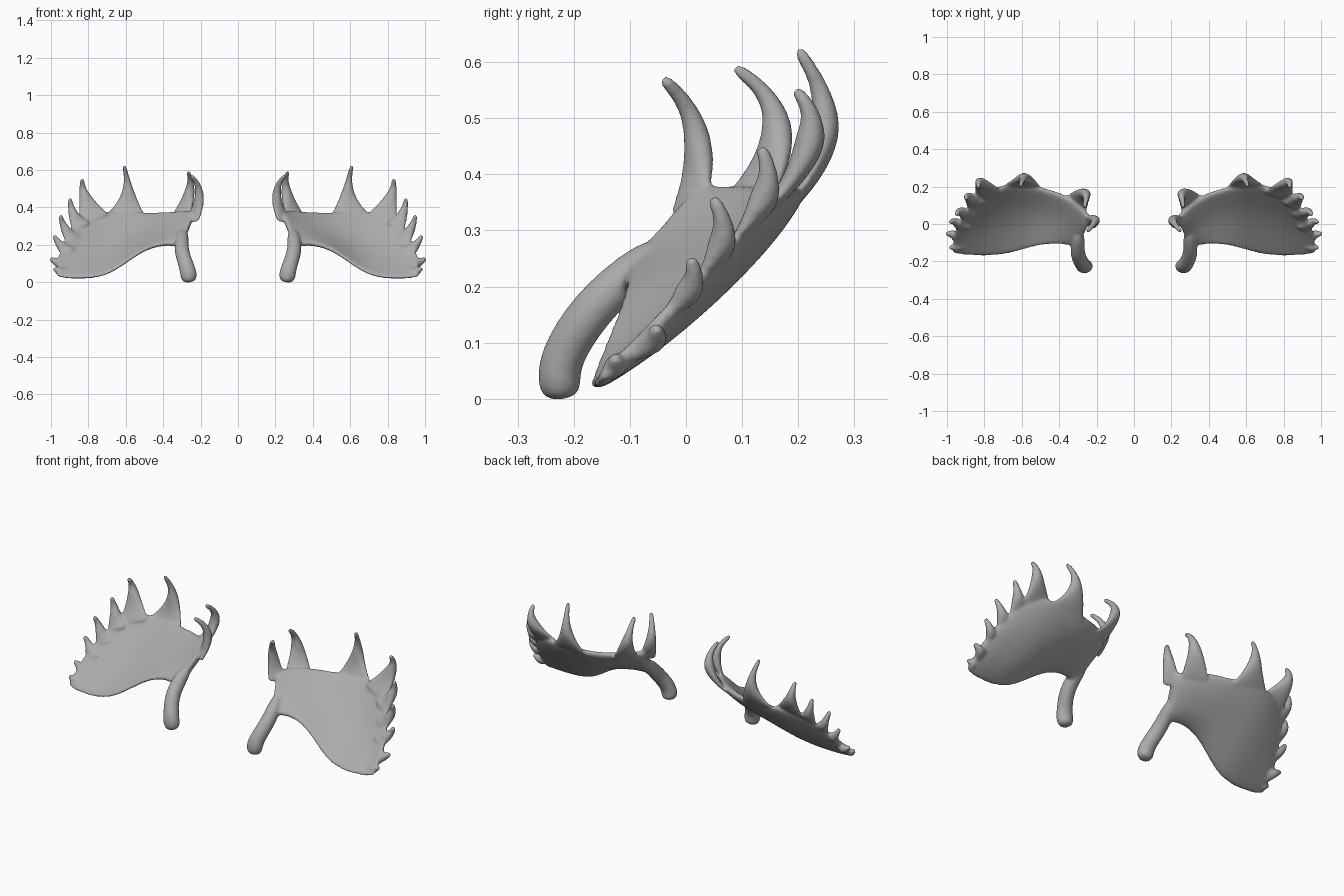
import bpy, bmesh, math
from mathutils import Vector

if "Cube" in bpy.data.objects:
    bpy.data.objects.remove(bpy.data.objects["Cube"])

# Palm ribs: lower edge point and upper edge point, from the stem outwards
RIBS = [((.298, -.120, .188), (.228, .035, .375)),
        ((.390, -.105, .200), (.330, .130, .375)),
        ((.510, -.115, .165), (.480, .190, .370)),
        ((.700, -.165, .040), (.690, .210, .380)),
        ((.880, -.168, .018), (.865, .125, .325)),
        ((.972, -.152, .035), (.962, -.050, .135))]
# Long tines: base, bend control, tip, base half width
LONG = [((.25, .00, .32), (.160, .062, .49), (.248, -.038, .568), .055),
        ((.32, .09, .33), (.225, .24, .50), (.265, .092, .588), .085),
        ((.60, .175, .33), (.570, .310, .485), (.608, .203, .619), .14),
        ((.765, .14, .33), (.842, .278, .478), (.833, .200, .547), .10)]
# Short outer tines: base, tip, base half width (bend follows a rule)
SHORT = [((.835, .09, .29), (.898, .137, .442), .065),
         ((.875, .03, .22), (.948, .052, .352), .055),
         ((.90, -.035, .155), (.980, .012, .243), .05),
         ((.92, -.09, .09), (.997, -.052, .122), .05),
         ((.93, -.14, .05), (.978, -.125, .070), .035)]
# Stem: x, y, z, radius
STEM = [(.258, -.222, -.003, .038), (.264, -.228, .04, .050), (.273, -.219, .085, .043),
        (.310, -.158, .178, .042), (.29, -.03, .28, .036)]


def tube(bm, pts, widths, thicks, hint, n=10):
    rings = []
    for i, c in enumerate(pts):
        t = (pts[min(i + 1, len(pts) - 1)] - pts[max(i - 1, 0)]).normalized()
        side = Vector(hint)
        side = (side - t * side.dot(t)).normalized()
        up = t.cross(side)
        w, th = widths[i], min(widths[i], thicks[i])
        rings.append([bm.verts.new(c + side * w * math.cos(a) + up * th * math.sin(a))
                      for a in (2 * math.pi * k / n for k in range(n))])
    for a, b in zip(rings, rings[1:]):
        bridge(bm, a, b)
    bm.faces.new(rings[0])
    bm.faces.new(rings[-1])


def bridge(bm, a, b):
    n = len(a)
    for k in range(n):
        bm.faces.new((a[k], a[(k + 1) % n], b[(k + 1) % n], b[k]))


def tine(bm, base, bend, tip, width, hint, steps=8):
    # Curved spike: thin and wide inside the palm, round further out
    base, bend, tip = Vector(base), Vector(bend), Vector(tip)
    tip = tip + (tip - bend).normalized() * .011
    ts = [i / steps for i in range(steps + 1)]
    pts = [base * (1 - t) ** 2 + bend * 2 * t * (1 - t) + tip * t * t for t in ts]
    widths = [.013 + (width - .013) * (1 - t) ** (1.2 + 9 * width) for t in ts]
    thicks = [.008 + .022 * min(1, 2.2 * t) for t in ts]
    tube(bm, pts, widths, thicks, hint)


def spline(keys, s):
    # Catmull-Rom point at position s along the keys
    i = min(int(s), len(keys) - 2)
    t = s - i
    a, b, c, d = (Vector(keys[min(max(i + j, 0), len(keys) - 1)]) for j in (-1, 0, 1, 2))
    return (2 * b + (c - a) * t + (2 * a - 5 * b + 4 * c - d) * t * t
            + (3 * b - a - 3 * c + d) * t ** 3) / 2


def palm(bm, cols=15, rows=8):
    # Each column is a closed, rounded slice of the dished sheet
    back = Vector((0, .7, -.7))
    loops = []
    for i in range(cols + 1):
        u = i / cols
        low = spline([r[0] for r in RIBS], u * (len(RIBS) - 1))
        high = spline([r[1] for r in RIBS], u * (len(RIBS) - 1))
        bulge = .032 * math.sin(math.pi * u ** 1.2)
        front_side, back_side = [], []
        for r in range(rows + 1):
            v = r / rows
            s = 4 * v * (1 - v)
            c = low.lerp(high, v) + back * bulge * s
            h = (.028 - .015 * u) * (.6 + .4 * min(1, s * 1.6))
            front_side.append(bm.verts.new(c - back * h))
            back_side.append(bm.verts.new(c + back * h))
        loops.append(front_side + back_side[::-1])
    n = len(loops[0])
    for a, b in zip(loops, loops[1:]):
        bridge(bm, a, b)
    for lp in (loops[0], loops[-1]):
        for r in range(rows):
            bm.faces.new((lp[r], lp[r + 1], lp[n - 2 - r], lp[n - 1 - r]))


def antler(name, sign, mat):
    bm = bmesh.new()
    palm(bm)
    tube(bm, [Vector(p[:3]) for p in STEM], [p[3] for p in STEM], [.042] * len(STEM), (1, 0, 0))
    for i, (base, bend, tip, width) in enumerate(LONG):
        tine(bm, base, bend, tip, width, (.7, .6, 0) if i < 2 else (1, 0, 0))
    for base, tip, width in SHORT:
        a, b = Vector(base), Vector(tip)
        bend = (a + b) / 2 + Vector((.18, .36, 0)) * (b - a).length
        tine(bm, a, bend, b, width, (.3, -.6, -.7))
    for v in bm.verts:
        v.co.x *= sign
    bmesh.ops.recalc_face_normals(bm, faces=bm.faces)
    me = bpy.data.meshes.new(name)
    bm.to_mesh(me)
    bm.free()
    me.materials.append(mat)
    ob = bpy.data.objects.new(name, me)
    bpy.context.collection.objects.link(ob)
    # Round the parts, fuse them into one skin, then soften the joins
    sub = ob.modifiers.new("round", 'SUBSURF')
    sub.levels = sub.render_levels = 2
    fuse = ob.modifiers.new("fuse", 'REMESH')
    fuse.mode = 'VOXEL'
    fuse.voxel_size = .006
    fuse.use_smooth_shade = True
    soft = ob.modifiers.new("soften", 'SMOOTH')
    soft.factor = .5
    soft.iterations = 14


horn = bpy.data.materials.new("dark_horn")
horn.diffuse_color = (.41, .41, .41, 1)
horn.use_nodes = True
horn.node_tree.nodes["Principled BSDF"].inputs["Base Color"].default_value = horn.diffuse_color
antler("right_antler", 1, horn)
antler("left_antler", -1, horn)
